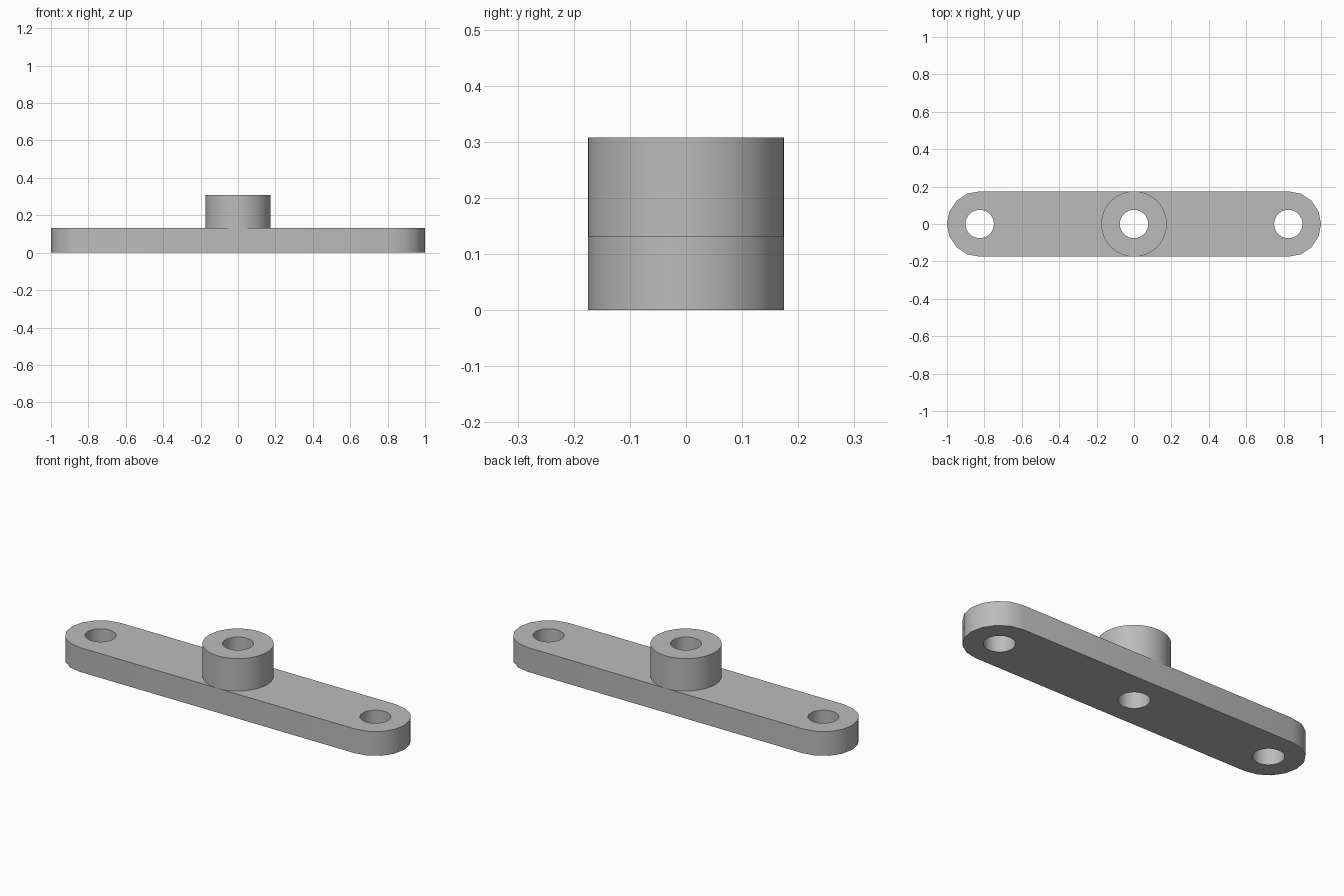
import bpy, bmesh
from math import pi, cos, sin, radians

cube = bpy.data.objects.get("Cube")
if cube:
    bpy.data.objects.remove(cube, do_unlink=True)

GREY = (0.5, 0.5, 0.5, 1)
metal = bpy.data.materials.new("plain grey")
metal.use_nodes = True
metal.diffuse_color = GREY
metal.node_tree.nodes["Principled BSDF"].inputs["Base Color"].default_value = GREY

RADIUS, HOLE = 0.175, 0.076
BAR_TOP, BOSS_TOP = 0.132, 0.308
END = 1 - RADIUS


def arc(x, radius, start, sweep, steps):
    """Points along an arc centred on (x, 0), both ends included."""
    angles = [start + sweep * i / steps for i in range(steps + 1)]
    return [(x + radius * cos(a), radius * sin(a)) for a in angles]


def circle(x, radius, steps):
    return arc(x, radius, 0, 2 * pi, steps)[:-1]


def plate(name, loops, bottom, top):
    """Extrude an outline with holes between two heights."""
    bm = bmesh.new()
    for loop in loops:
        verts = [bm.verts.new((x, y, bottom)) for x, y in loop]
        for i, v in enumerate(verts):
            bm.edges.new((verts[i - 1], v))
    bmesh.ops.triangle_fill(bm, edges=bm.edges[:], use_beauty=True)
    lifted = bmesh.ops.extrude_face_region(bm, geom=bm.faces[:], use_keep_orig=True)["geom"]
    moved = [g for g in lifted if isinstance(g, bmesh.types.BMVert)]
    bmesh.ops.translate(bm, verts=moved, vec=(0, 0, top - bottom))
    bmesh.ops.recalc_face_normals(bm, faces=bm.faces[:])
    mesh = bpy.data.meshes.new(name)
    bm.to_mesh(mesh)
    bm.free()
    mesh.materials.append(metal)
    obj = bpy.data.objects.new(name, mesh)
    bpy.context.collection.objects.link(obj)
    bpy.ops.object.select_all(action='DESELECT')
    obj.select_set(True)
    bpy.context.view_layer.objects.active = obj
    bpy.ops.object.shade_smooth_by_angle(angle=radians(35))


# Round-ended bar with three through holes
outline = arc(END, RADIUS, -pi / 2, pi, 8) + arc(-END, RADIUS, pi / 2, pi, 8)
plate("bar", [outline] + [circle(x, HOLE, 32) for x in (-END, 0, END)], 0, BAR_TOP)

# Raised collar around the middle hole
plate("centre_boss", [circle(0, RADIUS, 48), circle(0, HOLE, 32)], BAR_TOP, BOSS_TOP)
